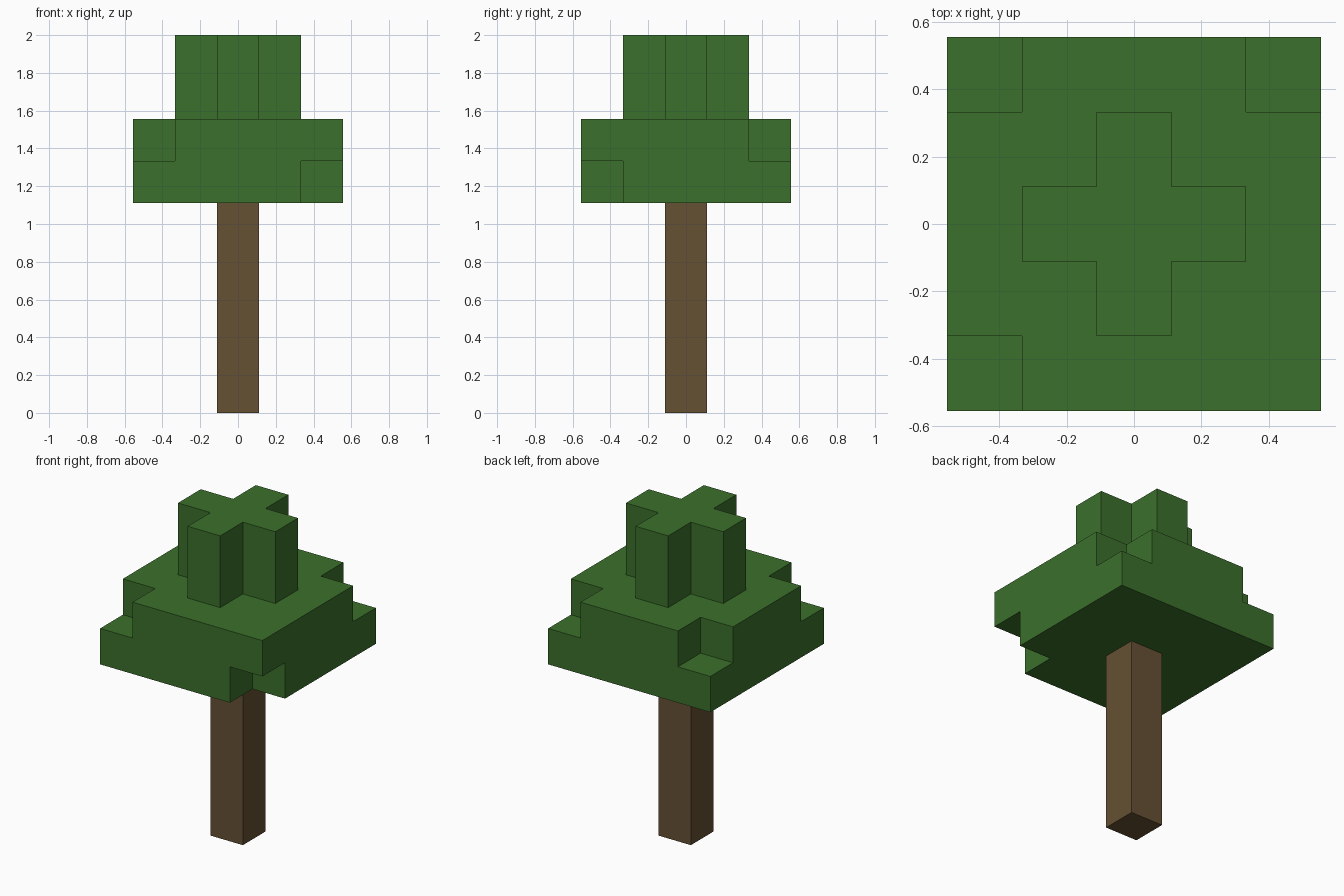
import bpy
import bmesh
from mathutils import Vector

default = bpy.data.objects.get("Cube")
if default:
    bpy.data.objects.remove(default, do_unlink=True)

U = 2 / 9  # side of one block; the tree is nine blocks tall


def make_material(name, color):
    mat = bpy.data.materials.new(name)
    mat.use_nodes = True
    mat.diffuse_color = color
    mat.node_tree.nodes["Principled BSDF"].inputs["Base Color"].default_value = color
    return mat


def build_blocks(name, cells, mat):
    """Fuse a set of grid cells into one closed shell with large flat faces."""
    bm = bmesh.new()
    for cell in cells:
        base = Vector(cell)
        for axis in range(3):
            for sign in (-1, 1):
                normal = Vector((0, 0, 0))
                normal[axis] = sign
                if tuple(int(c) for c in base + normal) in cells:
                    continue
                # Two in-plane directions ordered so the face points outward
                a = Vector((0, 0, 0))
                a[(axis + 1) % 3] = 1
                b = normal.cross(a)
                centre = base + Vector((0, 0, 0.5)) + normal / 2
                corners = (-a - b, a - b, a + b, b - a)
                bm.faces.new([bm.verts.new((centre + c / 2) * U) for c in corners])
    bmesh.ops.remove_doubles(bm, verts=bm.verts, dist=U / 100)
    bmesh.ops.dissolve_limit(bm, angle_limit=0.01, verts=bm.verts, edges=bm.edges)
    mesh = bpy.data.meshes.new(name)
    bm.to_mesh(mesh)
    bm.free()
    mesh.materials.append(mat)
    obj = bpy.data.objects.new(name, mesh)
    bpy.context.collection.objects.link(obj)
    return obj


bark = make_material("bark brown", (0.133, 0.082, 0.033, 1))
leaf = make_material("leaf green", (0.044, 0.162, 0.025, 1))

# Trunk: a single column of five blocks
build_blocks("trunk", {(0, 0, z) for z in range(5)}, bark)

# Wide foliage: two square layers, each corner present in only one of them
span = range(-2, 3)
foliage = {(x, y, z) for x in span for y in span for z in (5, 6)}
foliage -= {(-2, -2, 6), (-2, 2, 6), (2, 2, 6), (2, -2, 5)}

# Crown: cross-shaped top, two blocks high
foliage |= {(x, y, z) for x in (-1, 0, 1) for y in (-1, 0, 1)
            for z in (7, 8) if x * y == 0}
build_blocks("foliage", foliage, leaf)
